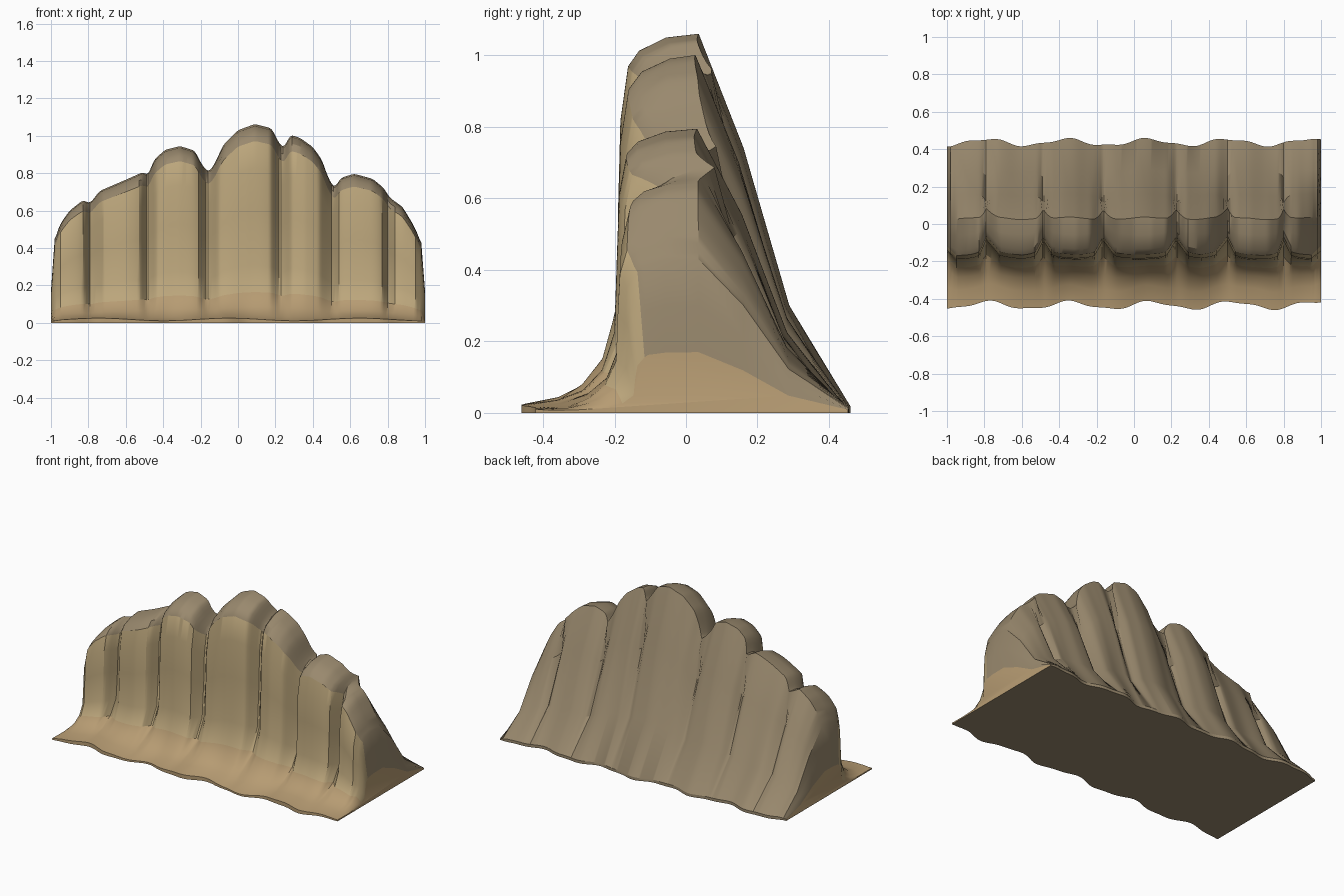
import bpy, bmesh, math

if "Cube" in bpy.data.objects:
    bpy.data.objects.remove(bpy.data.objects["Cube"])

# Crest height along x
CREST = [(-1, .17), (-.98, .45), (-.95, .53), (-.9, .6), (-.83, .655), (-.79, .64), (-.74, .705),
         (-.6, .765), (-.51, .805), (-.48, .79), (-.45, .87), (-.39, .925), (-.31, .945), (-.23, .92),
         (-.19, .84), (-.155, .805), (-.12, .86), (-.08, .95), (0, 1.03), (.09, 1.063), (.18, 1.04),
         (.22, .96), (.245, .935), (.28, 1.005), (.33, .99), (.4, .94), (.45, .87), (.48, .78), (.515, .72),
         (.55, .775), (.62, .797), (.72, .77), (.78, .72), (.81, .67), (.88, .62), (.94, .52),
         (.98, .43), (1, .17)]
# Vertical clefts between the buttresses: centre, left half width, right half width
CLEFTS = [(-.79, .035, .07), (-.485, .04, .05), (-.165, .045, .06), (.225, .05, .06),
          (.5, .065, .04), (.8, .03, .04)]
# Cross-section: y, fixed z, share of crest height, cleft shift in y, edge ripple, end shift
PROFILE = [
    (-.435, 0, 0, 0, 1, 0), (-.435, .018, 0, 0, 1, 0), (-.345, .004, .034, .005, .8, .02),
    (-.28, 0, .082, .02, .5, .05), (-.232, 0, .155, .06, .3, .05), (-.2, 0, .29, .09, .2, .05),
    (-.194, 0, .56, .10, .1, .05), (-.188, 0, .78, .10, .1, .05), (-.168, 0, .915, .10, .1, .05),
    (-.138, 0, .955, .10, .1, .03), (-.06, 0, .99, .08, 0, 0), (.03, 0, 1, .05, .3, 0),
    (.155, 0, .70, -.04, .3, 0), (.28, 0, .285, -.03, .4, 0), (.437, .018, 0, 0, 1, 0),
    (.437, 0, 0, 0, 1, 0)]


def crest(x):
    for (a, h), (b, k) in zip(CREST, CREST[1:]):
        if x <= b:
            return h + (k - h) * (x - a) / (b - a)
    return CREST[-1][1]


def smooth_crest(x):
    if abs(x) > .97:
        return crest(x)
    return sum(crest(x + d * .006) for d in (-2, -1, 0, 1, 2)) / 5


def cleft(x):
    # V-shaped slot plus a gentle rounding of each buttress
    d = min(abs(x - c) / (l if x < c else r) for c, l, r in CLEFTS)
    return 1 - .8 * d if d < 1 else .2 * math.exp(-(d - 1) * .9)


def ripple(x, side):
    if side < 0:
        return .02 * math.cos(14.45 * (x + .78)) + .006 * math.sin(31 * x)
    return .018 * math.cos(14.6 * (x + .36)) + .006 * math.sin(33 * x)


def section(x):
    h, g = smooth_crest(x), cleft(x)
    end = max(0, (abs(x) - .95) / .05)
    pts = []
    for i, (y, z, f, shift, wave, tuck) in enumerate(PROFILE):
        cut = g * g if i > 10 else g          # creases are thinner on the back
        yy = y + shift * cut + ripple(x, y) * wave + tuck * end
        zz = z * (1 - .5 * end) + f * h
        if 0 < i < 3:
            zz += .007 * math.sin(9 * x + 2) * (1 - end)
        pts.append((x, yy, max(0, zz)))
    return pts


def material(name, rgb):
    m = bpy.data.materials.new(name)
    m.diffuse_color = (*rgb, 1)
    m.use_nodes = True
    m.node_tree.nodes["Principled BSDF"].inputs["Base Color"].default_value = m.diffuse_color
    return m


# Cliff: cross-sections lofted along x
bm = bmesh.new()
N = 200
xs = [-1 + 2 * i / N for i in range(N + 1)]
rings = [[bm.verts.new(p) for p in section(x)] for x in xs]
n = len(PROFILE)
for a, b in zip(rings, rings[1:]):
    for j in range(n):
        k = (j + 1) % n
        f = bm.faces.new((a[j], a[k], b[k], b[j]))
        f.material_index = 0 if j < 4 else 1 if j < 8 else 2
for r in (rings[0], rings[-1]):
    bm.faces.new(r).material_index = 0
bmesh.ops.recalc_face_normals(bm, faces=bm.faces)

mesh = bpy.data.meshes.new("cliff")
bm.to_mesh(mesh)
bm.free()
cliff = bpy.data.objects.new("cliff", mesh)
bpy.context.collection.objects.link(cliff)
for m in (material("sandy foot", (.47, .33, .17)), material("rock face", (.50, .38, .20)),
          material("weathered back", (.32, .25, .155))):
    mesh.materials.append(m)

bpy.context.view_layer.objects.active = cliff
cliff.select_set(True)
bpy.ops.object.shade_smooth_by_angle(angle=math.radians(30))
